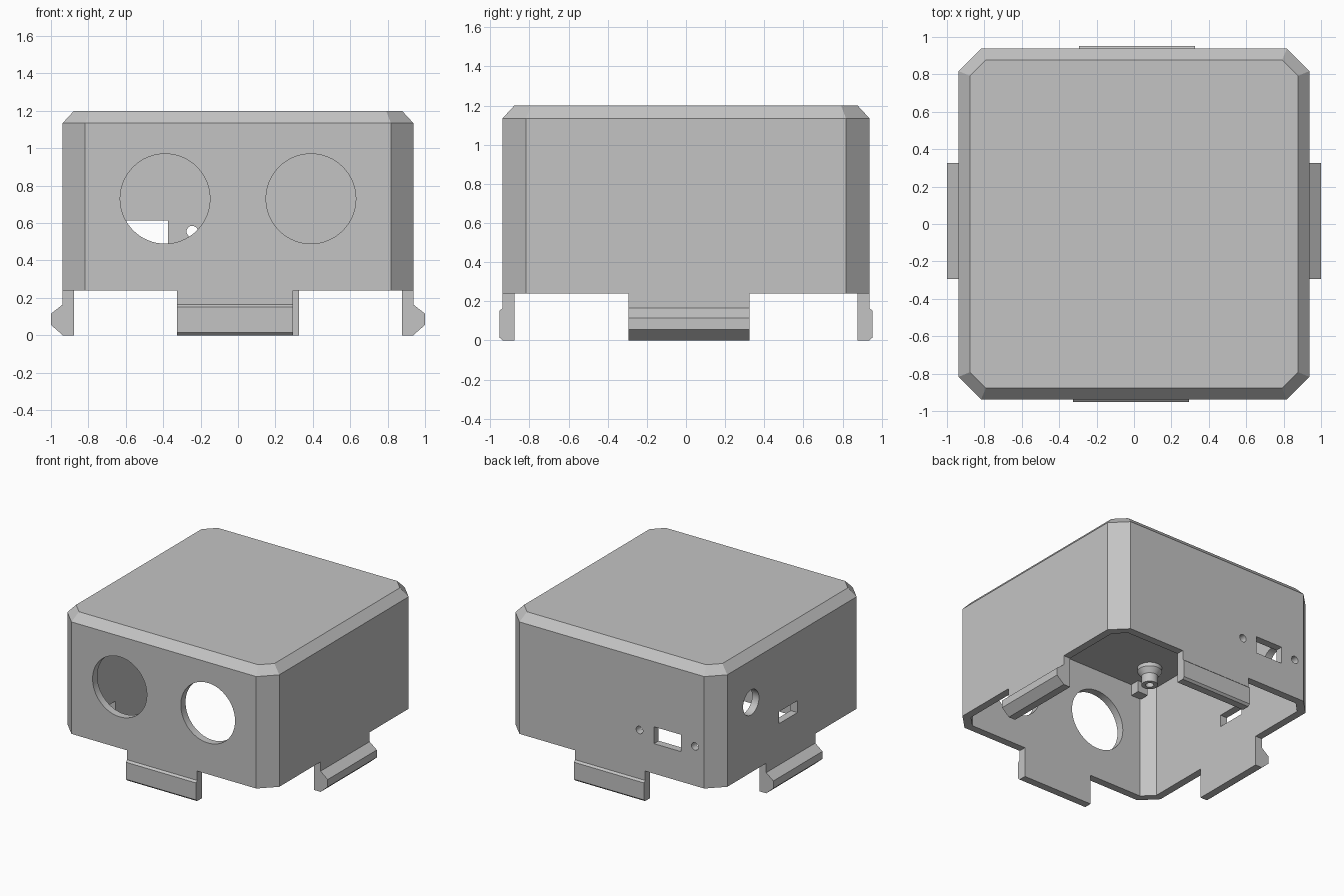
import bpy, bmesh, math
from mathutils import Matrix, Vector

if "Cube" in bpy.data.objects:
    bpy.data.objects.remove(bpy.data.objects["Cube"])

HALF, CORNER, WALL = 0.937, 0.12, 0.06      # outer half width, corner cut, wall
RIM, SHOULDER, TOP, CEILING = 0.24, 1.135, 1.2, 1.14

grey = bpy.data.materials.new("grey plastic")
grey.use_nodes = True
grey.diffuse_color = (0.55, 0.55, 0.55, 1)
grey.node_tree.nodes["Principled BSDF"].inputs["Base Color"].default_value = grey.diffuse_color


def add_object(name, bm):
    bmesh.ops.recalc_face_normals(bm, faces=bm.faces)
    mesh = bpy.data.meshes.new(name)
    bm.to_mesh(mesh)
    bm.free()
    mesh.materials.append(grey)
    obj = bpy.data.objects.new(name, mesh)
    bpy.context.collection.objects.link(obj)
    return obj


def bridge(bm, a, b):
    for i in range(len(a)):
        j = (i + 1) % len(a)
        bm.faces.new((a[i], a[j], b[j], b[i]))


def octagon(bm, inset, z):
    """Square with cut corners, offset inward by an even amount."""
    h = HALF - inset
    k = h - (CORNER - inset * (2 - math.sqrt(2)))
    pts = [(h, -k), (h, k), (k, h), (-k, h), (-h, k), (-h, -k), (-k, -h), (k, -h)]
    return [bm.verts.new((x, y, z)) for x, y in pts]


def prism(name, profile, lo, hi, angle):
    """Extrude an (outward, z) profile sideways, then turn it about z."""
    bm = bmesh.new()
    ends = [[bm.verts.new((u, -d, z)) for d, z in profile] for u in (lo, hi)]
    bridge(bm, *ends)
    for ring in ends:
        bm.faces.new(ring)
    bm.transform(Matrix.Rotation(math.radians(angle), 4, "Z"))
    return add_object(name, bm)


# Hollow shell, open underneath
bm = bmesh.new()
rings = [octagon(bm, WALL, CEILING), octagon(bm, WALL, RIM), octagon(bm, 0, RIM),
         octagon(bm, 0, SHOULDER), octagon(bm, WALL, TOP)]
for a, b in zip(rings, rings[1:]):
    bridge(bm, a, b)
bm.faces.new(rings[0])
bm.faces.new(rings[-1])
shell = add_object("shell", bm)


def cut(bm):
    cutter = add_object("cutter", bm)
    cutter.hide_render = True
    mod = shell.modifiers.new("opening", "BOOLEAN")
    mod.operation, mod.solver, mod.object = "DIFFERENCE", "EXACT", cutter
    bpy.context.view_layer.objects.active = shell
    bpy.ops.object.modifier_apply(modifier=mod.name)
    bpy.data.objects.remove(cutter)


def cut_round(centre, radius, axis):
    bm = bmesh.new()
    turn = Vector(axis).to_track_quat("Z", "Y").to_matrix().to_4x4()
    bmesh.ops.create_cone(bm, cap_ends=True, segments=64, radius1=radius, radius2=radius,
                          depth=0.3, matrix=Matrix.Translation(centre) @ turn)
    cut(bm)


def box(lo, hi):
    bm = bmesh.new()
    lo, hi = Vector(lo), Vector(hi)
    bmesh.ops.create_cube(bm, size=1, matrix=Matrix.Translation((lo + hi) / 2)
                          @ Matrix.Diagonal((*(hi - lo), 1)))
    return bm


# Two large front openings
for x in (-0.39, 0.39):
    cut_round((x, -HALF, 0.73), 0.24, (0, 1, 0))
# Back port with a screw hole each side
cut(box((-0.61, 0.8, 0.48), (-0.373, 1, 0.615)))
for x in (-0.735, -0.245):
    cut_round((x, HALF, 0.555), 0.03, (0, 1, 0))
# Side port and round socket
cut(box((-1, -0.07, 0.495), (-0.8, 0.165, 0.59)))
cut_round((-HALF, 0.517, 0.8), 0.1, (1, 0, 0))

# Snap clips: shallow on front and back, deep on the sides
def clip_profile(reach, slope):
    return [(HALF - WALL, RIM), (HALF, RIM), (HALF, 0.165), (reach, 0.165 - slope * 0.8),
            (reach, slope * 0.9), (HALF, 0), (HALF - WALL, 0)]

shallow, deep = clip_profile(0.953, 0.017), clip_profile(1.0, 0.062)
prism("front_clip", shallow, -0.325, 0.295, 0)
prism("back_clip", shallow, -0.325, 0.295, 180)
prism("left_clip", deep, -0.295, 0.325, 90)
prism("right_clip", deep, -0.325, 0.295, -90)

# Hollow screw posts hanging from the ceiling
post_profile = [(0.09, CEILING), (0.09, 1.11), (0.06, 1.07), (0.06, 1.0),
                (0.03, 1.0), (0.03, 1.1)]
for sx, side in ((-1, "right"), (1, "left")):
    for sy, end in ((-1, "front"), (1, "back")):
        bm = bmesh.new()
        loops = []
        for r, z in post_profile:
            loops.append([bm.verts.new((sx * 0.66 + r * math.cos(i * math.tau / 32),
                                        sy * 0.61 + r * math.sin(i * math.tau / 32), z))
                          for i in range(32)])
        for a, b in zip(loops, loops[1:]):
            bridge(bm, a, b)
        bm.faces.new(loops[0])
        bm.faces.new(loops[-1])
        add_object(f"{end}_{side}_screw_post", bm)

# Small stop block in the ceiling corner
add_object("corner_stop", box((-0.8, -0.877, 1.05), (-0.71, -0.8, CEILING)))

# Crisp edges, smooth round walls
for obj in bpy.context.collection.objects:
    if obj.type == "MESH" and grey.name in obj.data.materials:
        bpy.ops.object.select_all(action="DESELECT")
        obj.select_set(True)
        bpy.context.view_layer.objects.active = obj
        bpy.ops.object.shade_smooth_by_angle(angle=math.radians(25))
